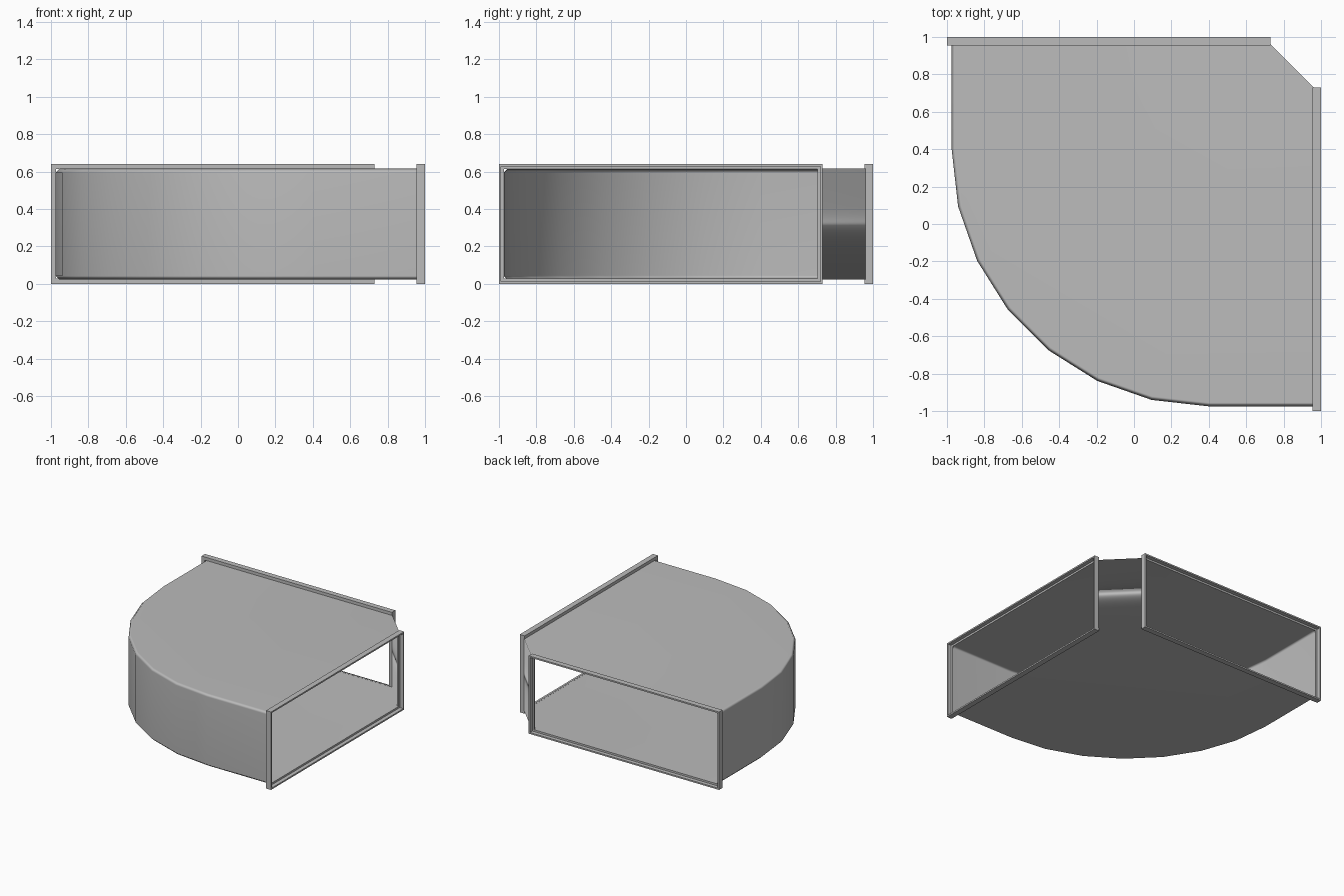
import bpy, bmesh
from math import sin, cos, pi

cube = bpy.data.objects.get("Cube")
if cube:
    bpy.data.objects.remove(cube, do_unlink=True)

GREY = 0.5
metal = bpy.data.materials.new("galvanised_grey")
metal.use_nodes = True
metal.diffuse_color = (GREY, GREY, GREY, 1)
metal.node_tree.nodes["Principled BSDF"].inputs["Base Color"].default_value = (GREY, GREY, GREY, 1)


def finish(name, bm):
    bmesh.ops.recalc_face_normals(bm, faces=bm.faces)
    mesh = bpy.data.meshes.new(name)
    bm.to_mesh(mesh)
    bm.free()
    mesh.materials.append(metal)
    obj = bpy.data.objects.new(name, mesh)
    bpy.context.collection.objects.link(obj)
    return obj


def bridge(bm, a, b, closed):
    n = len(a)
    for i in range(n if closed else n - 1):
        j = (i + 1) % n
        bm.faces.new((a[i], a[j], b[j], b[i]))


# Elbow duct: straight, seven-sided quarter bend, straight, with chamfered long edges
END, SIDE, BEND, STEPS = 0.965, 0.975, 0.4, 7
LOW, HIGH, CHAMFER = 0.022, 0.615, 0.02


def outer_path(inset):
    r = BEND + SIDE - inset
    angles = [pi + pi / 2 * i / STEPS for i in range(STEPS + 1)]
    arc = [(BEND + r * cos(a), BEND + r * sin(a)) for a in angles]
    return [(-SIDE + inset, END)] + arc + [(END, -SIDE + inset)]


bm = bmesh.new()
levels = [(LOW, CHAMFER), (LOW + CHAMFER, 0), (HIGH - CHAMFER, 0), (HIGH, CHAMFER)]
rings = [[bm.verts.new((x, y, z)) for x, y in outer_path(d)] for z, d in levels]
for a, b in zip(rings, rings[1:]):
    bridge(bm, a, b, False)
# Inner corner panel and the flat top and bottom sheets
corner = [[bm.verts.new((x, y, z)) for x, y in ((END, 0.725), (0.725, END))]
          for z in (LOW, HIGH)]
bridge(bm, corner[0], corner[1], False)
bm.faces.new(rings[0] + corner[0])
bm.faces.new(rings[-1] + corner[1])
duct = finish("elbow_duct", bm)

bpy.context.view_layer.objects.active = duct
duct.select_set(True)
bpy.ops.object.shade_smooth_by_angle(angle=pi / 3)
sheet = duct.modifiers.new("sheet", "SOLIDIFY")
sheet.thickness = 0.005
sheet.offset = -1
normals = duct.modifiers.new("normals", "WEIGHTED_NORMAL")
normals.keep_sharp = True

# Flanges: an angle-section frame swept around each rectangular opening
SECTION = [(0.955, 0), (1, 0), (1, 0.012), (0.968, 0.012), (0.968, 0.027), (0.955, 0.027)]
NEAR, FAR, TOP = -1, 0.73, 0.64


def flange(name, swap):
    bm = bmesh.new()
    loops = []
    for depth, d in SECTION:
        rect = [(NEAR + d, d), (FAR - d, d), (FAR - d, TOP - d), (NEAR + d, TOP - d)]
        loops.append([bm.verts.new((s, depth, z) if swap else (depth, s, z)) for s, z in rect])
    for i, loop in enumerate(loops):
        bridge(bm, loop, loops[(i + 1) % len(loops)], True)
    return finish(name, bm)


flange("left_flange", False)
flange("back_flange", True)
